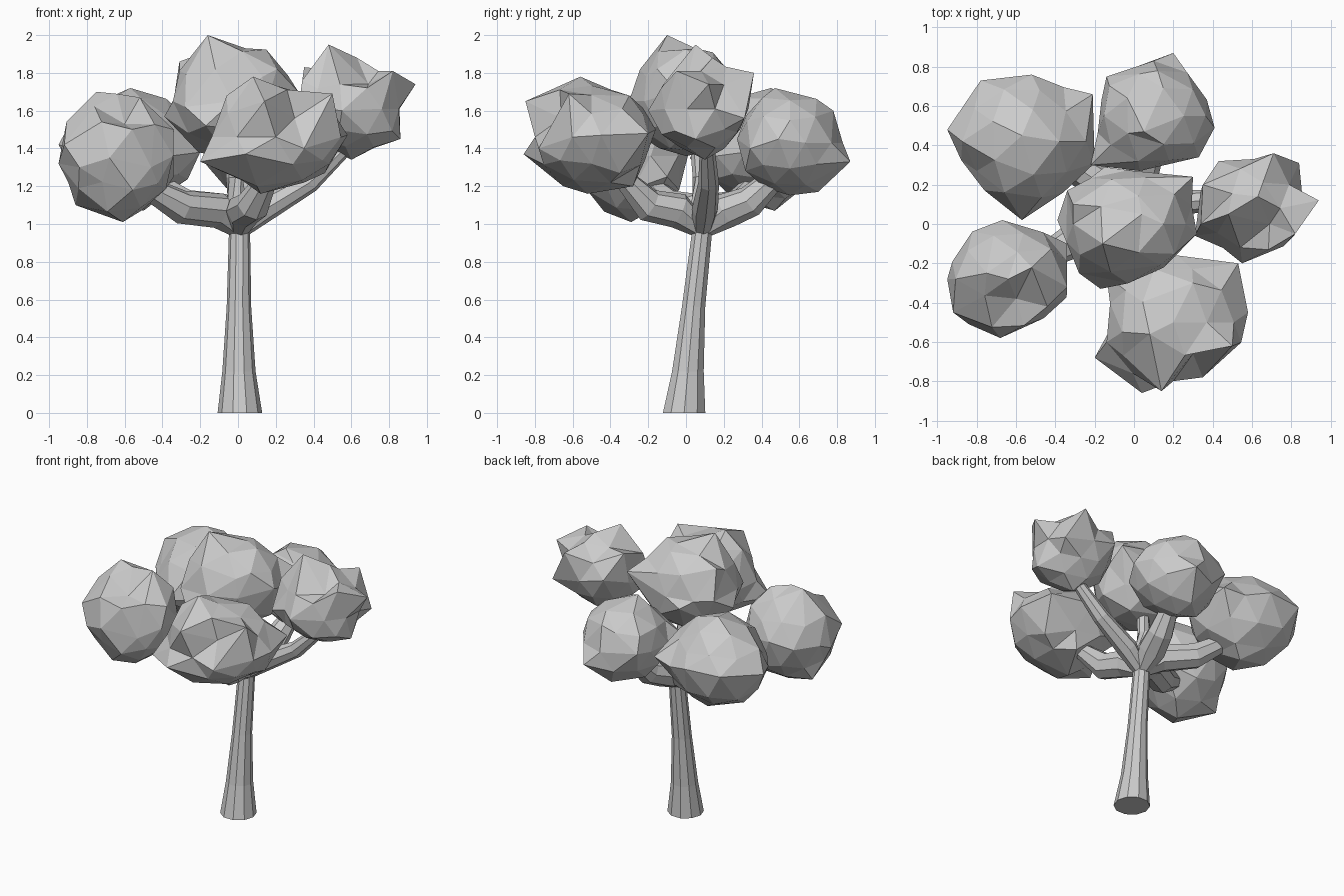
import bpy, bmesh, math, random
from mathutils import Vector

random.seed(4)


def finish(bm, name):
    bmesh.ops.recalc_face_normals(bm, faces=bm.faces)
    mesh = bpy.data.meshes.new(name)
    bm.to_mesh(mesh)
    bm.free()
    ob = bpy.data.objects.new(name, mesh)
    bpy.context.collection.objects.link(ob)


def tube(name, path, sides, flat=False):
    """Skin rings along a path of (x, y, z, radius)."""
    bm = bmesh.new()
    pts = [Vector(p[:3]) for p in path]
    rings = []
    for i, p in enumerate(pts):
        t = pts[min(i + 1, len(pts) - 1)] - pts[max(i - 1, 0)]
        if flat:
            t = Vector((0, 0, 1))
        q = t.to_track_quat('Z', 'Y')
        r = path[i][3]
        rings.append([bm.verts.new(p + q @ Vector((
            r * math.cos(2 * math.pi * k / sides),
            r * math.sin(2 * math.pi * k / sides), 0))) for k in range(sides)])
    for a, b in zip(rings, rings[1:]):
        for k in range(sides):
            n = (k + 1) % sides
            bm.faces.new((a[k], a[n], b[n], b[k]))
    bm.faces.new(rings[0])
    bm.faces.new(rings[-1])
    finish(bm, name)


def clump(name, centre, radii, corners):
    """Faceted foliage ball whose nearest vertices are pulled to given corners."""
    bm = bmesh.new()
    bmesh.ops.create_icosphere(bm, subdivisions=2, radius=1)
    c, s = Vector(centre), Vector(radii)
    for v in bm.verts:
        v.co = c + v.co * random.uniform(0.90, 1.02) * s
    free = list(bm.verts)
    for p in map(Vector, corners):
        v = max(free, key=lambda w: (w.co - c).normalized().dot((p - c).normalized()))
        v.co = p
        free.remove(v)
    finish(bm, name)


# Trunk
tube("trunk", [(0.01, -0.01, 0, 0.118), (0.005, 0.01, 0.22, 0.088),
               (0.005, 0.04, 0.56, 0.065), (0.008, 0.085, 0.96, 0.056)], 10, flat=True)

# Branches, swelling where they leave the fork
fork = (0.008, 0.085, 0.97, 0.05)
branches = {
    "branch_right": [(0.14, 0.10, 1.08, 0.07), (0.38, 0.12, 1.22, 0.055), (0.62, 0.11, 1.45, 0.035)],
    "branch_front": [(0.03, -0.04, 1.07, 0.095), (0.08, -0.20, 1.10, 0.09), (0.17, -0.36, 1.27, 0.05)],
    "branch_front_left": [(-0.10, 0.04, 1.07, 0.095), (-0.30, -0.08, 1.09, 0.09), (-0.55, -0.22, 1.23, 0.05)],
    "branch_back_left": [(-0.09, 0.15, 1.07, 0.095), (-0.28, 0.28, 1.10, 0.085), (-0.50, 0.40, 1.26, 0.05)],
    "branch_back": [(0.02, 0.21, 1.07, 0.095), (0.06, 0.34, 1.12, 0.085), (0.10, 0.52, 1.29, 0.05)],
    "branch_centre": [(0.0, 0.08, 1.08, 0.06), (-0.02, 0.08, 1.25, 0.045), (-0.03, 0.04, 1.55, 0.035)],
}
for name, path in branches.items():
    tube(name, [fork] + path, 8)

# Foliage
clump("foliage_centre", (-0.03, 0, 1.65), (0.34, 0.30, 0.32), [
    (-0.16, -0.10, 2.0), (-0.31, 0.10, 1.86), (-0.39, 0.02, 1.57), (0.32, -0.05, 1.70),
    (0.30, 0.24, 1.73), (-0.17, -0.33, 1.52), (-0.15, 0.29, 1.60), (0.04, 0.05, 1.93),
    (-0.10, 0.0, 1.36), (-0.28, -0.25, 1.62), (-0.34, 0.17, 1.66), (0.13, -0.21, 1.78)])
clump("foliage_front", (0.2, -0.5, 1.46), (0.36, 0.33, 0.29), [
    (0.08, -0.56, 1.78), (0.50, -0.62, 1.69), (0.04, -0.86, 1.37), (0.14, -0.85, 1.65),
    (-0.20, -0.68, 1.33), (0.12, -0.52, 1.16), (0.46, -0.35, 1.27), (0.58, -0.45, 1.47),
    (0.53, -0.20, 1.48), (0.35, -0.78, 1.40), (-0.14, -0.26, 1.42), (0.22, -0.16, 1.50),
    (0.30, -0.30, 1.68), (0.10, -0.65, 1.20), (0.25, -0.28, 1.20), (-0.06, -0.55, 1.68),
    (0.30, -0.66, 1.56)])
clump("foliage_right", (0.61, 0.08, 1.61), (0.28, 0.26, 0.26), [
    (0.48, 0.05, 1.95), (0.35, 0.20, 1.83), (0.43, 0.32, 1.66), (0.71, 0.36, 1.80),
    (0.84, 0.31, 1.56), (0.94, 0.12, 1.74), (0.55, -0.20, 1.60), (0.31, -0.06, 1.55),
    (0.86, 0.05, 1.45), (0.60, 0.10, 1.34), (0.82, -0.05, 1.81), (0.63, 0.14, 1.88),
    (0.69, 0.0, 1.74), (0.34, 0.0, 1.76)])
clump("foliage_front_left", (-0.64, -0.28, 1.36), (0.31, 0.30, 0.34), [
    (-0.75, -0.25, 1.70), (-0.52, -0.22, 1.67), (-0.34, -0.32, 1.50), (-0.34, -0.10, 1.25),
    (-0.61, -0.29, 1.01), (-0.86, -0.20, 1.10), (-0.95, -0.28, 1.32), (-0.68, -0.58, 1.35),
    (-0.67, 0.02, 1.40), (-0.60, -0.38, 1.53), (-0.92, -0.45, 1.42), (-0.84, -0.51, 1.30),
    (-0.46, -0.48, 1.30)])
clump("foliage_back_left", (-0.57, 0.42, 1.40), (0.36, 0.34, 0.31), [
    (-0.57, 0.45, 1.72), (-0.50, 0.47, 1.07), (-0.95, 0.48, 1.42), (-0.78, 0.73, 1.45),
    (-0.52, 0.76, 1.45), (-0.21, 0.66, 1.42), (-0.20, 0.31, 1.38), (-0.57, 0.02, 1.35),
    (-0.78, 0.20, 1.30), (-0.36, 0.16, 1.36), (-0.80, 0.27, 1.45)])
clump("foliage_back", (0.1, 0.55, 1.43), (0.31, 0.29, 0.28), [
    (0.05, 0.47, 1.72), (0.12, 0.78, 1.60), (0.20, 0.87, 1.33), (0.10, 0.70, 1.17),
    (0.10, 0.42, 1.19), (-0.14, 0.75, 1.45), (0.41, 0.49, 1.45), (0.33, 0.34, 1.40),
    (-0.22, 0.30, 1.42), (0.03, 0.27, 1.45)])
